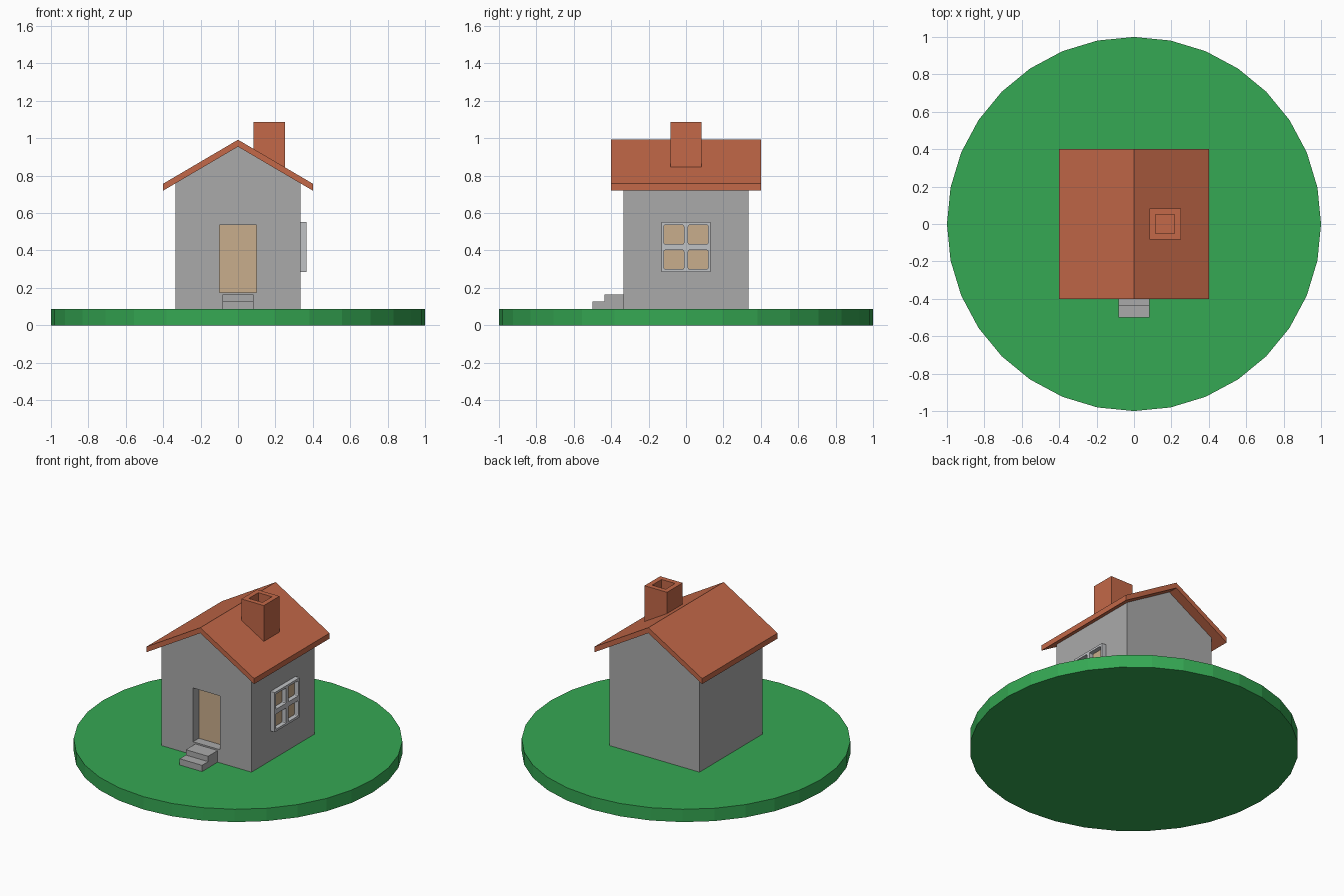
import bpy, bmesh

if "Cube" in bpy.data.objects:
    bpy.data.objects.remove(bpy.data.objects["Cube"])


def material(name, r, g, b):
    lin = [((c / 255 + 0.055) / 1.055) ** 2.4 for c in (r, g, b)]
    m = bpy.data.materials.new(name)
    m.diffuse_color = (*lin, 1)
    m.use_nodes = True
    m.node_tree.nodes["Principled BSDF"].inputs["Base Color"].default_value = m.diffuse_color
    return m


GREEN = material("grass_green", 53, 168, 83)
WALL = material("wall_grey", 170, 170, 170)
FRAME = material("frame_light_grey", 192, 194, 197)
TAN = material("door_tan", 201, 174, 140)
TILE = material("roof_terracotta", 195, 104, 72)


def finish(name, bm, mat):
    bmesh.ops.recalc_face_normals(bm, faces=bm.faces)
    me = bpy.data.meshes.new(name)
    bm.to_mesh(me)
    bm.free()
    me.materials.append(mat)
    ob = bpy.data.objects.new(name, me)
    bpy.context.collection.objects.link(ob)
    return ob


def add_box(bm, x, y, z):
    """Box from (min, max) pairs on each axis."""
    verts = bmesh.ops.create_cube(bm, size=1)["verts"]
    for v in verts:
        v.co = [(lo + hi) / 2 + c * (hi - lo)
                for c, (lo, hi) in zip(v.co, (x, y, z))]
    return verts


def box(name, mat, x, y, z):
    bm = bmesh.new()
    add_box(bm, x, y, z)
    return finish(name, bm, mat)


def extrude(name, mat, outline, axis, lo, hi):
    """Extrude a 2D outline along 'x' or 'y'."""
    place = (lambda a, b: (lo, a, b)) if axis == "x" else (lambda a, b: (a, lo, b))
    bm = bmesh.new()
    face = bm.faces.new([bm.verts.new(place(a, b)) for a, b in outline])
    ext = bmesh.ops.extrude_face_region(bm, geom=[face])["geom"]
    for v in ext:
        if isinstance(v, bmesh.types.BMVert):
            v.co["xy".index(axis)] = hi
    return finish(name, bm, mat)


def cut(ob, cutter):
    """Subtract the cutter and bake the result."""
    mod = ob.modifiers.new("cut", "BOOLEAN")
    mod.operation = "DIFFERENCE"
    mod.solver = "EXACT"
    mod.object = cutter
    cutter.hide_render = True
    bpy.context.view_layer.update()
    deps = bpy.context.evaluated_depsgraph_get()
    baked = bpy.data.meshes.new_from_object(ob.evaluated_get(deps))
    ob.modifiers.clear()
    ob.data = baked
    bpy.data.objects.remove(cutter)


G = 0.086          # ground level
W = 0.334          # wall half width
R = 0.40           # roof half width
RIDGE, EAVE = 0.955, 0.72   # roof underside heights
T = 0.037          # roof vertical thickness

# Round lawn
bm = bmesh.new()
bmesh.ops.create_cone(bm, cap_ends=True, segments=32, radius1=1, radius2=1, depth=G)
bmesh.ops.translate(bm, verts=bm.verts, vec=(0, 0, G / 2))
finish("lawn", bm, GREEN)

# Gabled walls with a recessed doorway
shoulder = RIDGE - (RIDGE - EAVE) * W / R
walls = extrude("walls", WALL,
                [(-W, G), (W, G), (W, shoulder), (0, RIDGE), (-W, shoulder)],
                "y", -W, W)
cut(walls, box("doorway_cutter", WALL, (-0.1, 0.1), (-0.5, -0.267), (0.174, 0.535)))
box("door", TAN, (-0.1, 0.1), (-0.272, -0.264), (0.174, 0.535))

# Roof chevron
extrude("roof", TILE,
        [(-R, EAVE), (0, RIDGE), (R, EAVE), (R, EAVE + T), (0, RIDGE + T), (-R, EAVE + T)],
        "y", -R, R)

# Hollow chimney
chimney = box("chimney", TILE, (0.083, 0.25), (-0.083, 0.083), (0.83, 1.086))
cut(chimney, box("flue_cutter", TILE, (0.116, 0.217), (-0.05, 0.05), (1.0, 1.2)))

# Two front steps
extrude("front_steps", WALL,
        [(-0.5, G), (-0.5, 0.128), (-0.435, 0.128), (-0.435, 0.164),
         (-W + 0.005, 0.164), (-W + 0.005, G)], "x", -0.083, 0.083)

# Window frame with four softly cornered openings, panes behind
ZC = 0.418
frame = box("window_frame", FRAME, (W - 0.002, 0.365), (-0.132, 0.132),
            (ZC - 0.133, ZC + 0.133))
bm = bmesh.new()
for y in (-0.065, 0.065):
    for z in (ZC - 0.067, ZC + 0.067):
        add_box(bm, (0.3, 0.4), (y - 0.053, y + 0.053), (z - 0.051, z + 0.051))
along_x = [e for e in bm.edges if abs(e.verts[0].co.x - e.verts[1].co.x) > 0.05]
bmesh.ops.bevel(bm, geom=along_x, offset=0.007, segments=2, profile=0.5, affect="EDGES")
cut(frame, finish("pane_cutter", bm, FRAME))
box("window_panes", TAN, (W - 0.004, W + 0.002), (-0.125, 0.125),
    (ZC - 0.125, ZC + 0.125))
